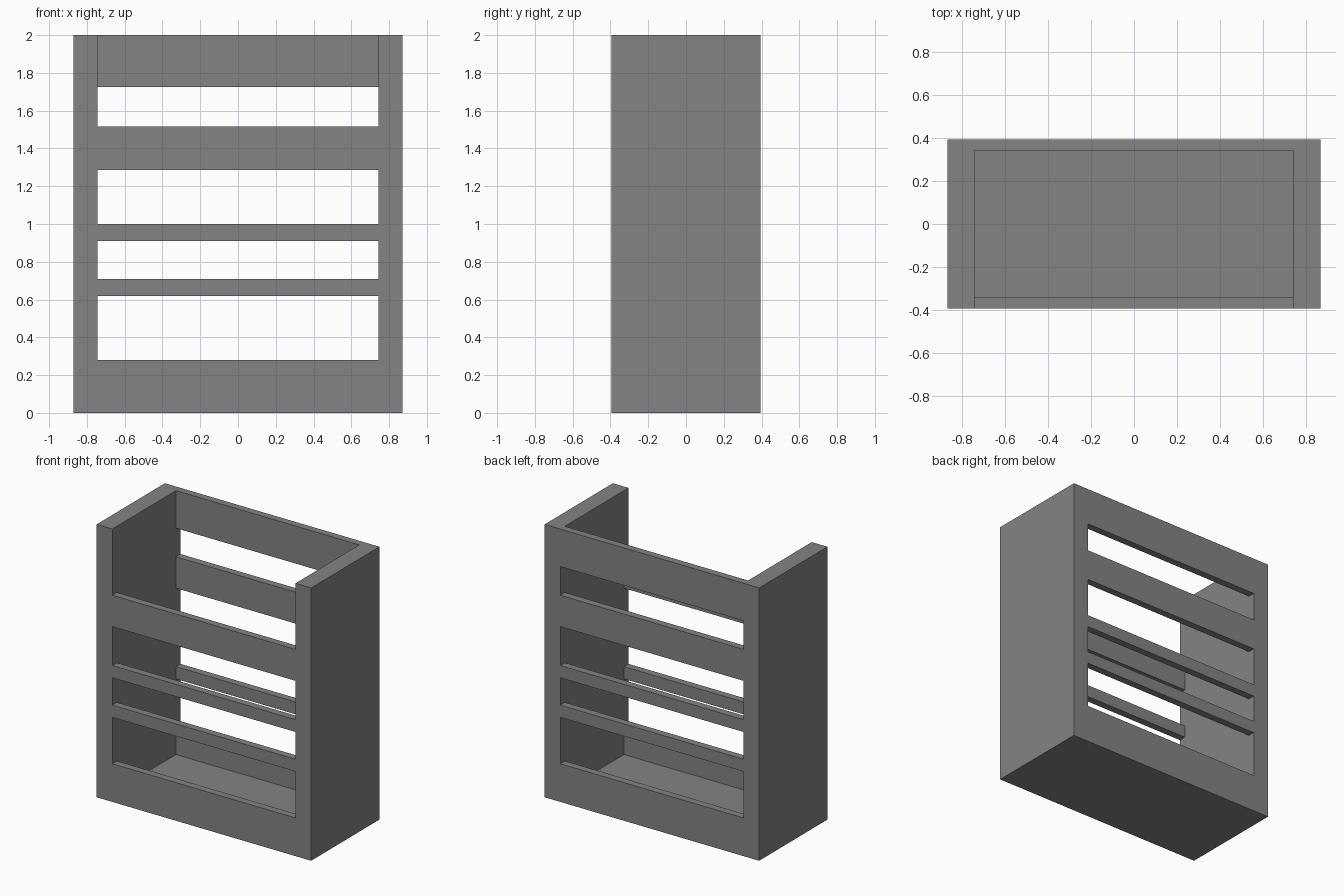
import bpy
import bmesh
from mathutils import Matrix, Vector

default = bpy.data.objects.get("Cube")
if default:
    bpy.data.objects.remove(default, do_unlink=True)

# Overall sizes
HALF_W, HALF_D, HEIGHT = 0.87, 0.395, 2.0
INNER_W, INNER_D, FLOOR = 0.743, 0.342, 0.066
SLOTS = [(0.28, 0.62), (0.71, 0.91), (1.0, 1.285), (1.515, 1.725)]
RAIL_TOP = SLOTS[-1][0]
PAST = 0.2  # how far cutters reach beyond the outside

grey = bpy.data.materials.new("plain grey")
grey.use_nodes = True
colour = (0.23, 0.23, 0.23, 1)
grey.diffuse_color = colour
grey.node_tree.nodes["Principled BSDF"].inputs["Base Color"].default_value = colour


def box(name, low, high):
    """Axis-aligned box between two corners."""
    low, high = Vector(low), Vector(high)
    bm = bmesh.new()
    bmesh.ops.create_cube(bm, size=1, matrix=Matrix.Translation((low + high) / 2)
                          @ Matrix.Diagonal((high - low).to_4d()))
    mesh = bpy.data.meshes.new(name)
    bm.to_mesh(mesh)
    bm.free()
    mesh.materials.append(grey)
    obj = bpy.data.objects.new(name, mesh)
    bpy.context.collection.objects.link(obj)
    return obj


def cut(target, name, low, high):
    """Subtract a box from the target and remove the cutter."""
    cutter = box(name, low, high)
    cutter.hide_render = True
    mod = target.modifiers.new(name, "BOOLEAN")
    mod.operation, mod.solver, mod.object = "DIFFERENCE", "EXACT", cutter
    bpy.context.view_layer.objects.active = target
    bpy.ops.object.modifier_apply(modifier=mod.name)
    bpy.data.objects.remove(cutter, do_unlink=True)


# Solid outer block
frame = box("slatted_shelf_frame", (-HALF_W, -HALF_D, 0), (HALF_W, HALF_D, HEIGHT))

# Hollow inside, open at the top, with a thin floor
cut(frame, "inside_cutter", (-INNER_W, -INNER_D, FLOOR),
    (INNER_W, INNER_D, HEIGHT + PAST))

# Front opening above the highest front rail
cut(frame, "front_opening_cutter", (-INNER_W, -HALF_D - PAST, RAIL_TOP),
    (INNER_W, 0, HEIGHT + PAST))

# Slots between the rails, through front and back
for bottom, top in SLOTS:
    cut(frame, "slot_cutter", (-INNER_W, -HALF_D - PAST, bottom),
        (INNER_W, HALF_D + PAST, top))
